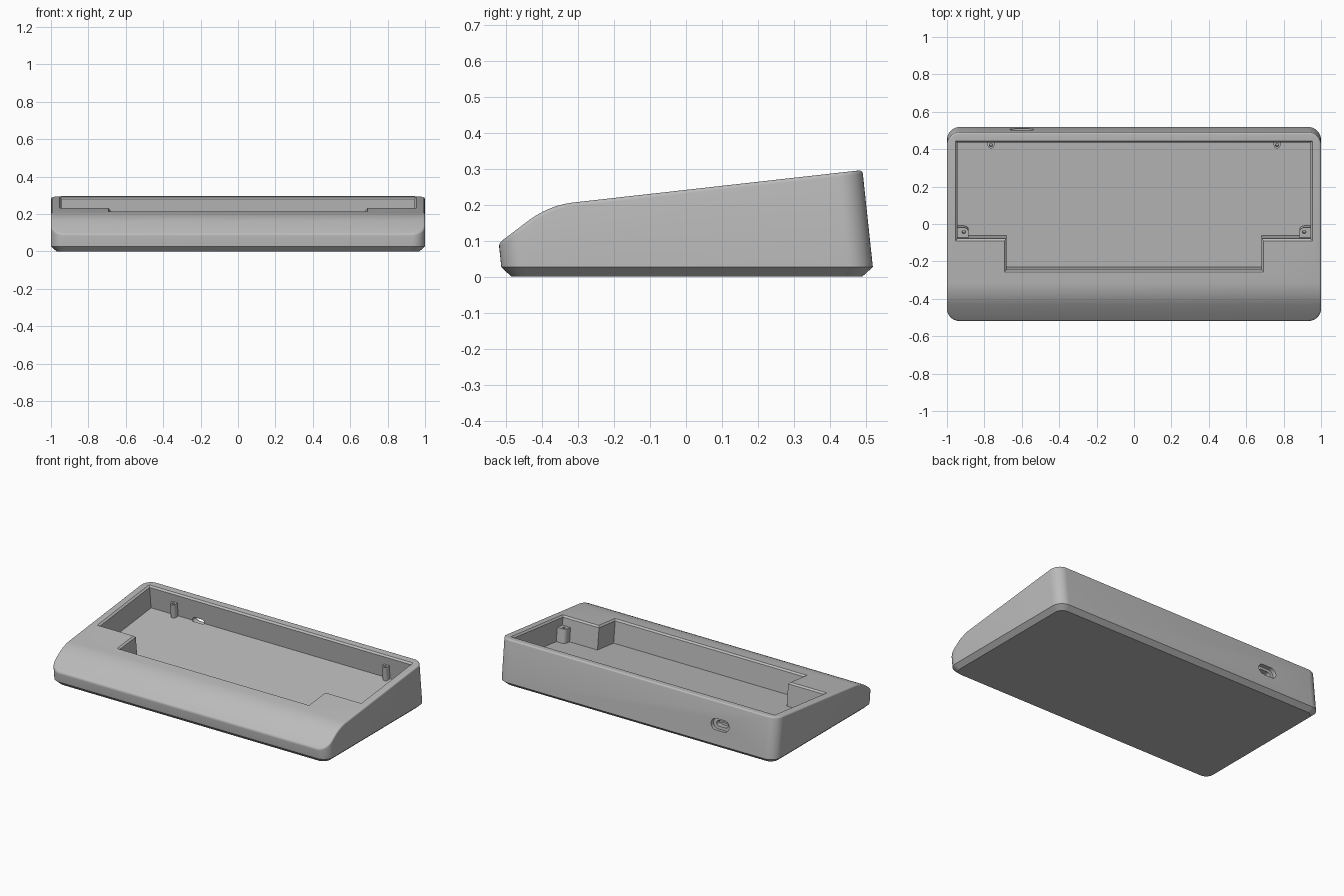
import bpy, bmesh
from math import sin, cos, pi, radians
from mathutils import Matrix, Vector, geometry

cube = bpy.data.objects.get("Cube")
if cube:
    bpy.data.objects.remove(cube, do_unlink=True)

TILT = radians(6.4)
# Frame lying on the sloped top surface
DECK = Matrix.Translation((0, 0, 0.241)) @ Matrix.Rotation(TILT, 4, 'X')
FLOOR = -0.15

grey = bpy.data.materials.new("light_grey_plastic")
grey.use_nodes = True
grey.diffuse_color = (0.5, 0.5, 0.5, 1)
grey.node_tree.nodes["Principled BSDF"].inputs["Base Color"].default_value = (0.5, 0.5, 0.5, 1)


def make_object(name, bm, matrix=Matrix()):
    bmesh.ops.recalc_face_normals(bm, faces=bm.faces)
    bm.transform(matrix)
    mesh = bpy.data.meshes.new(name)
    bm.to_mesh(mesh)
    bm.free()
    mesh.materials.append(grey)
    obj = bpy.data.objects.new(name, mesh)
    bpy.context.collection.objects.link(obj)
    return obj


def loft(rings):
    """Closed solid through stacked (outline, height) rings."""
    bm = bmesh.new()
    loops = [[bm.verts.new((x, y, z)) for x, y in pts] for pts, z in rings]
    for low, high in zip(loops, loops[1:]):
        n = len(low)
        for i in range(n):
            j = (i + 1) % n
            bm.faces.new((low[i], low[j], high[j], high[i]))
    bm.faces.new(loops[0][::-1])
    bm.faces.new(loops[-1])
    return bm


def circle(cx, cy, r, n=20):
    return [(cx + r * cos(2 * pi * i / n), cy + r * sin(2 * pi * i / n)) for i in range(n)]


def hull(points):
    return [points[i] for i in geometry.convex_hull_2d(points)]


def slot(width, height):
    r = height / 2
    return hull(circle(r - width / 2, 0, r) + circle(width / 2 - r, 0, r))


def rounded_rect(hx, y0, y1, r, steps=10):
    pts = []
    corners = ((hx - r, y1 - r), (r - hx, y1 - r), (r - hx, y0 + r), (hx - r, y0 + r))
    for k, (cx, cy) in enumerate(corners):
        for i in range(steps + 1):
            t = pi / 2 * (k + i / steps)
            pts.append((cx + r * cos(t), cy + r * sin(t)))
    return pts


def cut(target, cutter):
    cutter.hide_render = True
    mod = target.modifiers.new("cut", 'BOOLEAN')
    mod.operation = 'DIFFERENCE'
    mod.solver = 'EXACT'
    mod.object = cutter
    bpy.context.view_layer.objects.active = target
    bpy.ops.object.modifier_apply(modifier=mod.name)
    bpy.data.objects.remove(cutter, do_unlink=True)


def smooth(obj):
    bpy.ops.object.select_all(action='DESELECT')
    obj.select_set(True)
    bpy.context.view_layer.objects.active = obj
    bpy.ops.object.shade_smooth_by_angle(angle=radians(35))


# Case body: chamfered foot and leaning walls
body = loft([
    (rounded_rect(0.97, -0.485, 0.489, 0.05), 0),
    (rounded_rect(1.0, -0.513, 0.519, 0.07), 0.027),
    (rounded_rect(1.0, -0.553, 0.479, 0.07), 0.4),
])
bmesh.ops.recalc_face_normals(body, faces=body.faces)

# Sloped top rolling over into the front wrist slope
RADIUS, STEPS = 0.256, 10
for i in range(STEPS + 1):
    t = TILT + (radians(37) - TILT) * i / STEPS
    normal = Vector((0, -sin(t), cos(t)))
    point = Vector((0, -0.2825, -0.048)) + normal * RADIUS
    res = bmesh.ops.bisect_plane(body, geom=body.verts[:] + body.edges[:] + body.faces[:],
                                 plane_co=point, plane_no=normal, clear_outer=True)
    edges = [e for e in res["geom_cut"] if isinstance(e, bmesh.types.BMEdge)]
    bmesh.ops.edgeloop_fill(body, edges=edges)
bmesh.ops.recalc_face_normals(body, faces=body.faces)

# Soft outer rim
body.normal_update()
rim = [e for e in body.edges if len(e.link_faces) == 2
       and (e.link_faces[0].normal.z > 0.5) != (e.link_faces[1].normal.z > 0.5)]
bmesh.ops.bevel(body, geom=rim, offset=0.01, segments=4, profile=0.5,
                affect='EDGES', clamp_overlap=False)
case = make_object("case_body", body)


# Stepped pocket with a chamfered mouth
def pocket_outline(d):
    half = [(0.683 + d, -0.248 - d), (0.683 + d, -0.08 - d),
            (0.943 + d, -0.08 - d), (0.943 + d, 0.437 + d)]
    return half + [(-x, y) for x, y in reversed(half)]


cut(case, make_object("pocket_cutter", loft([
    (pocket_outline(0), FLOOR), (pocket_outline(0), -0.01),
    (pocket_outline(0.02), 0.01), (pocket_outline(0.02), 0.1)]), DECK))

# Cable port: outer recess and smaller through slot
port = Matrix.Translation((-0.6, 0.505, 0.152)) @ Matrix.Rotation(TILT + pi / 2, 4, 'X')
for width, height, depth in ((0.13, 0.072, 0.025), (0.085, 0.036, 0.065)):
    outline = slot(width, height)
    cut(case, make_object("port_cutter", loft([(outline, -0.05), (outline, depth)]), port))
smooth(case)

# Screw posts with holes, merged into the pocket walls
for side, label in ((1, "left"), (-1, "right")):
    back = hull(circle(side * 0.765, 0.418, 0.018)
                + [(side * 0.765 + s * 0.018, 0.445) for s in (-1, 1)])
    front = hull(circle(side * 0.91, -0.052, 0.026)
                 + [(side * 0.95, -0.026), (side * 0.95, -0.09), (side * 0.884, -0.09)])
    for place, outline, x, y in (("back", back, 0.765, 0.418), ("front", front, 0.91, -0.05)):
        post = make_object(f"{place}_{label}_screw_post",
                           loft([(outline, FLOOR - 0.005), (outline, -0.06)]), DECK)
        hole = circle(side * x, y, 0.009)
        cut(post, make_object("hole_cutter", loft([(hole, -0.12), (hole, 0)]), DECK))
        smooth(post)
